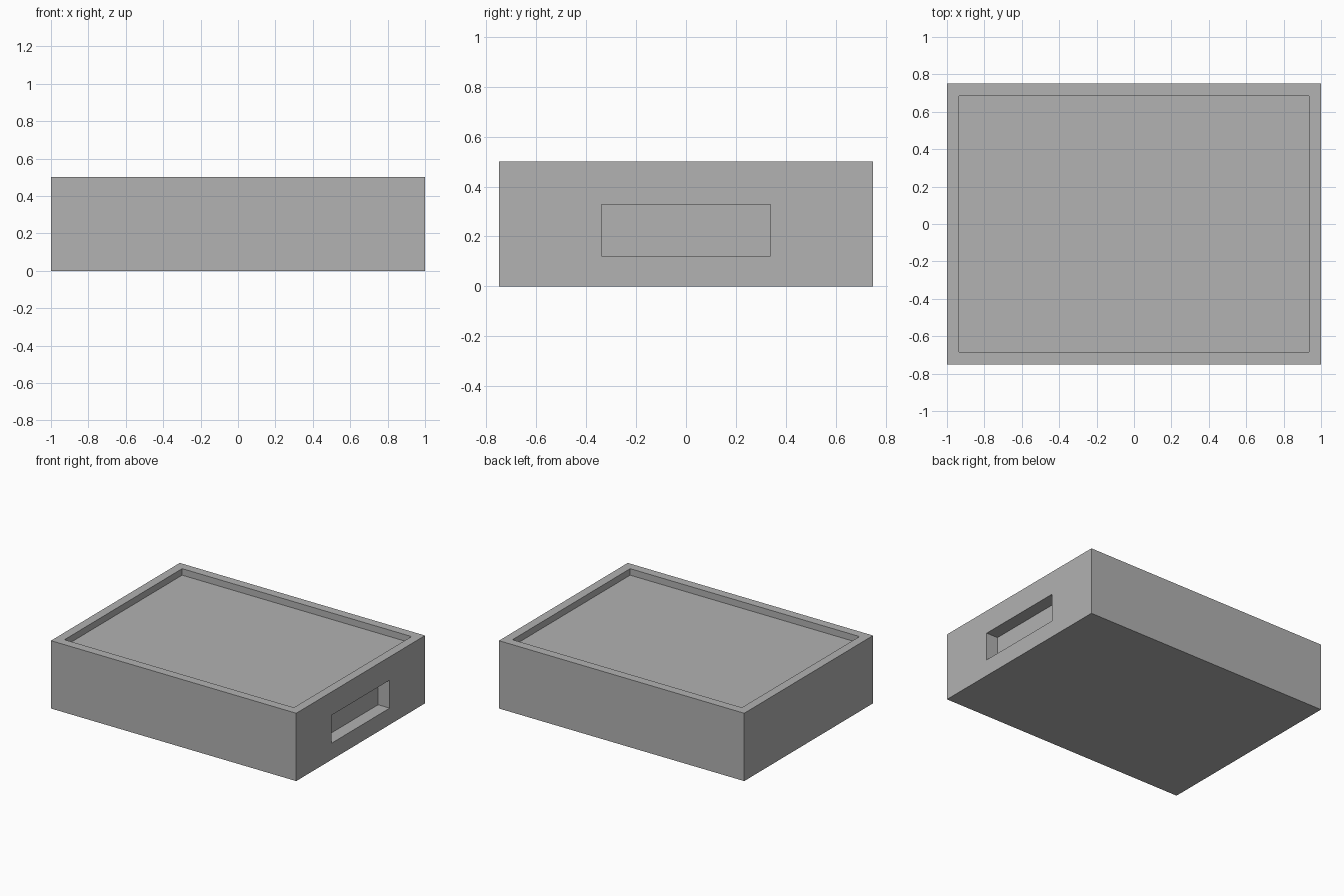
import bpy

cube = bpy.data.objects.get("Cube")
if cube:
    bpy.data.objects.remove(cube, do_unlink=True)

W, D, H = 2.0, 1.5, 0.5          # outer size
RIM, LIP = 0.065, 0.048          # rim width and recess depth
GRIP_W, GRIP_LOW, GRIP_HIGH, GRIP_DEPTH = 0.676, 0.122, 0.328, 0.094

grey = bpy.data.materials.new("plain_grey")
grey.use_nodes = True
colour = (0.445, 0.445, 0.445, 1)
grey.diffuse_color = colour
grey.node_tree.nodes["Principled BSDF"].inputs["Base Color"].default_value = colour


def box(name, low, high):
    """Axis-aligned box between two corners."""
    centre = [(a + b) / 2 for a, b in zip(low, high)]
    bpy.ops.mesh.primitive_cube_add(size=1, location=centre)
    obj = bpy.context.object
    obj.name = name
    obj.scale = [b - a for a, b in zip(low, high)]
    bpy.ops.object.transform_apply(location=True, rotation=False, scale=True)
    obj.data.materials.append(grey)
    return obj


def carve(target, cutter):
    """Subtract the cutter from the target, then discard it."""
    cutter.hide_render = True
    mod = target.modifiers.new("carve", "BOOLEAN")
    mod.operation = "DIFFERENCE"
    mod.solver = "EXACT"
    mod.object = cutter
    bpy.context.view_layer.objects.active = target
    bpy.ops.object.modifier_apply(modifier=mod.name)
    bpy.data.objects.remove(cutter, do_unlink=True)


# Solid tray body
body = box("tray_body", (-W / 2, -D / 2, 0), (W / 2, D / 2, H))

# Shallow recess leaving a raised rim around the top
carve(body, box("top_recess_cutter",
                (-W / 2 + RIM, -D / 2 + RIM, H - LIP),
                (W / 2 - RIM, D / 2 - RIM, H + LIP)))

# Finger grip pocket in the left end
carve(body, box("grip_cutter",
                (W / 2 - GRIP_DEPTH, -GRIP_W / 2, GRIP_LOW),
                (W / 2 + GRIP_DEPTH, GRIP_W / 2, GRIP_HIGH)))
